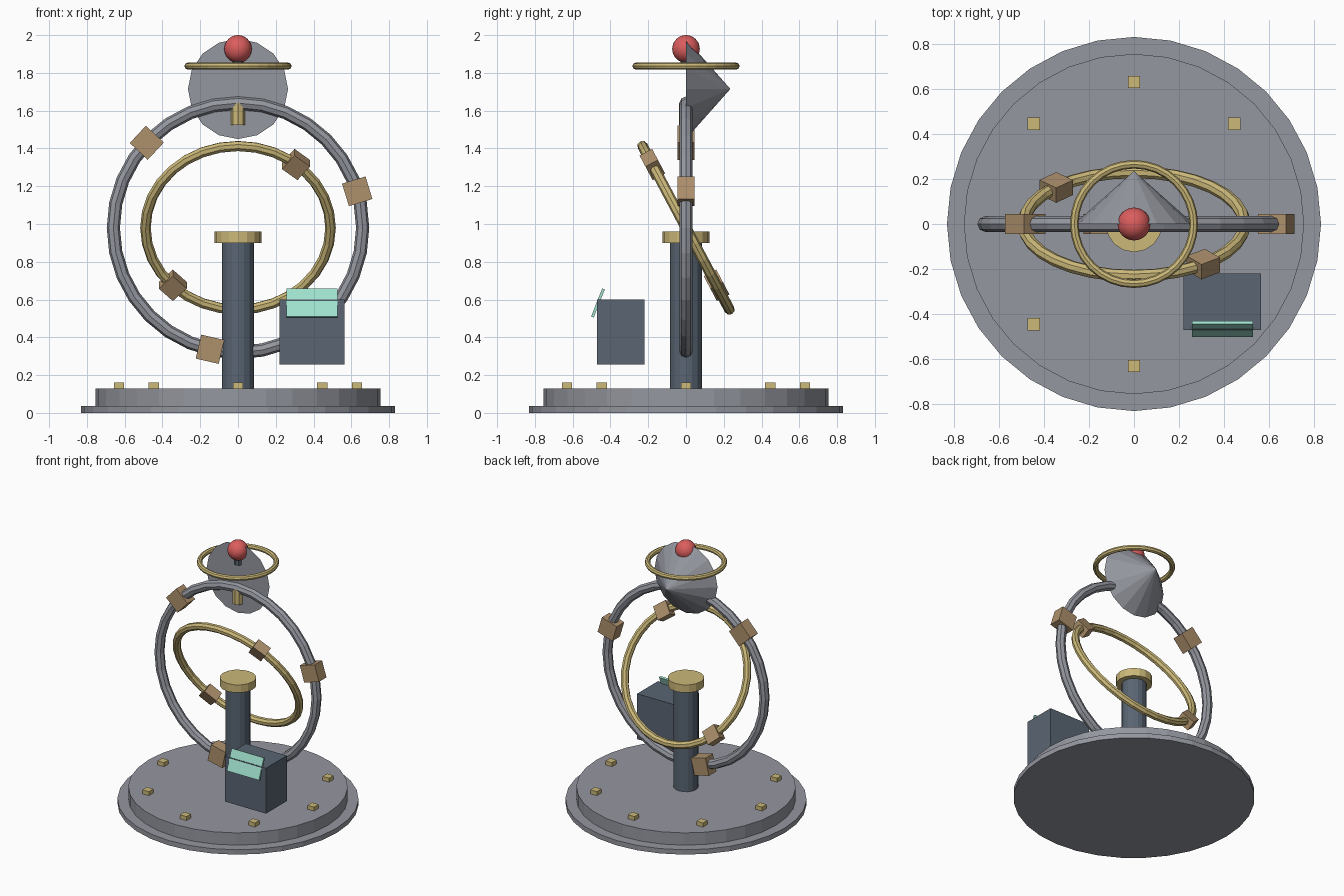
import bpy
from math import radians, sin, cos, pi
from mathutils import Matrix, Vector

cube = bpy.data.objects.get("Cube")
if cube:
    bpy.data.objects.remove(cube, do_unlink=True)


def material(name, r, g, b):
    m = bpy.data.materials.new(name)
    m.use_nodes = True
    m.diffuse_color = (r, g, b, 1)
    m.node_tree.nodes["Principled BSDF"].inputs["Base Color"].default_value = (r, g, b, 1)
    return m


GREY = material("light steel", 0.30, 0.31, 0.35)
SLATE = material("dark slate", 0.10, 0.13, 0.17)
GOLD = material("brass", 0.60, 0.48, 0.19)
BROWN = material("copper brown", 0.42, 0.28, 0.15)
RED = material("red lamp", 0.71, 0.11, 0.11)
MINT = material("mint screen", 0.35, 0.75, 0.61)


def finish(name, mat):
    ob = bpy.context.object
    ob.name = name
    ob.data.materials.append(mat)
    return ob


def cylinder(name, mat, radius, bottom, top, sides):
    bpy.ops.mesh.primitive_cylinder_add(vertices=sides, radius=radius, depth=top - bottom,
                                        location=(0, 0, (bottom + top) / 2))
    return finish(name, mat)


def box(name, mat, size, matrix):
    bpy.ops.mesh.primitive_cube_add(size=1)
    ob = finish(name, mat)
    ob.data.transform(Matrix.Diagonal((*size, 1)))
    ob.matrix_world = matrix
    return ob


def ring(name, mat, major, minor, height, tilt):
    bpy.ops.mesh.primitive_torus_add(major_radius=major, minor_radius=minor,
                                     major_segments=32, minor_segments=8,
                                     location=(0, 0, height), rotation=(radians(tilt), 0, 0))
    return finish(name, mat)


def ring_blocks(name, angles, major, size, height, tilt):
    # Blocks threaded on a ring, turned to follow it
    frame = Matrix.Translation((0, 0, height)) @ Matrix.Rotation(radians(tilt), 4, 'X')
    for i, a in enumerate(angles):
        place = Matrix.Rotation(radians(a), 4, 'Z') @ Matrix.Translation((major, 0, 0))
        box(f"{name}_{i + 1}", BROWN, size, frame @ place)


# Stepped base with studs
cylinder("base_plate", GREY, 0.83, 0, 0.037, 32)
cylinder("base_step", GREY, 0.755, 0.037, 0.13, 32)
for i in range(8):
    a = i * pi / 4
    box(f"base_stud_{i + 1}", GOLD, (0.055, 0.055, 0.03),
        Matrix.Translation((0.63 * cos(a), 0.63 * sin(a), 0.145)))

# Central column
cylinder("column", SLATE, 0.086, 0.13, 0.90, 16)
cylinder("column_cap", GOLD, 0.125, 0.90, 0.96, 16)

# Upright outer ring and tilted inner ring
CENTRE = 0.98
ring("outer_ring", GREY, 0.66, 0.035, CENTRE, 90)
ring_blocks("outer_block", (17, 137, 257), 0.66, (0.13, 0.125, 0.09), CENTRE, 90)
ring("inner_ring", GOLD, 0.49, 0.028, CENTRE, 118)
ring_blocks("inner_block", (51, 225), 0.488, (0.105, 0.105, 0.075), CENTRE, 118)

# Conical dish pointing backwards
bpy.ops.mesh.primitive_cone_add(vertices=16, radius1=0.265, radius2=0, depth=0.235,
                                location=(0, 0.1175, 1.715), rotation=(radians(-90), 0, 0))
finish("dish", GREY)
cylinder("dish_mount", GOLD, 0.038, 1.525, 1.64, 8)

# Halo and lamp on top
ring("halo_ring", GOLD, 0.265, 0.019, 1.836, 0)
cylinder("lamp_socket", SLATE, 0.028, 1.82, 1.88, 8)
bpy.ops.mesh.primitive_uv_sphere_add(segments=24, ring_count=16, radius=0.073,
                                     location=(0, 0, 1.927))
finish("lamp", RED)
bpy.ops.object.shade_smooth_by_angle()

# Control box with leaning screen
box("control_box", SLATE, (0.345, 0.25, 0.345), Matrix.Translation((0.392, -0.345, 0.4275)))
box("control_screen", MINT, (0.27, 0.015, 0.16),
    Matrix.Translation((0.392, -0.466, 0.582)) @ Matrix.Rotation(radians(-21.5), 4, 'X'))
